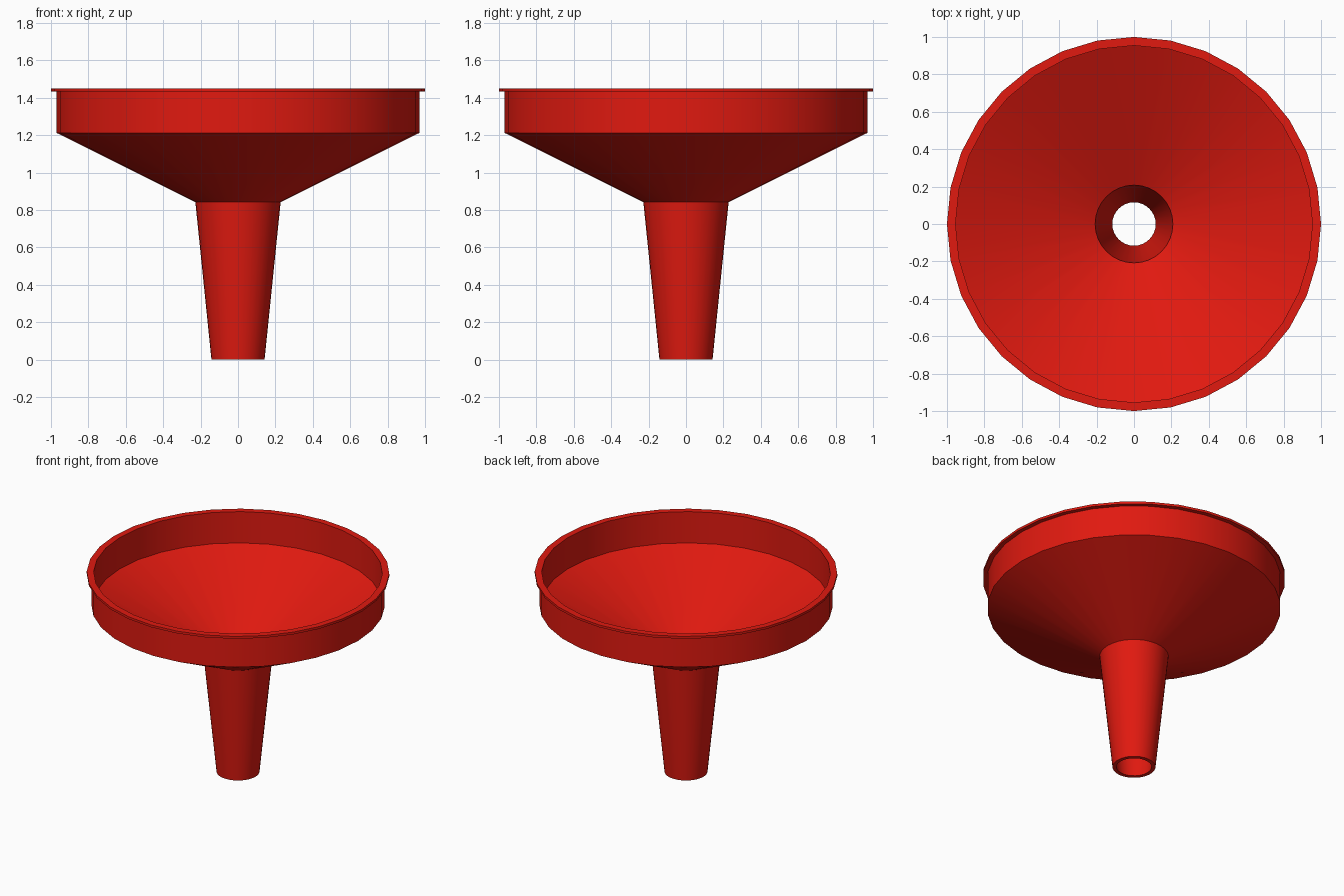
import bpy, bmesh
from math import cos, sin, tau

if "Cube" in bpy.data.objects:
    bpy.data.objects.remove(bpy.data.objects["Cube"])

SIDES = 32

# Closed wall section (radius, height): up the outside, over the rim, down the inside
PROFILE = [
    (0.142, 0.0), (0.228, 0.842), (0.97, 1.212), (0.97, 1.433),
    (1.0, 1.433), (1.0, 1.45), (0.954, 1.45), (0.954, 1.222),
    (0.208, 0.850), (0.116, 0.0),
]


def lathe(name, profile, sides):
    """Revolve a closed profile around z into a watertight ring."""
    bm = bmesh.new()
    rings = [[bm.verts.new((r * cos(tau * i / sides), r * sin(tau * i / sides), z))
              for i in range(sides)] for r, z in profile]
    for a, b in zip(rings, rings[1:] + rings[:1]):
        for i in range(sides):
            j = (i + 1) % sides
            bm.faces.new((a[i], a[j], b[j], b[i]))
    bmesh.ops.recalc_face_normals(bm, faces=bm.faces)
    mesh = bpy.data.meshes.new(name)
    bm.to_mesh(mesh)
    bm.free()
    obj = bpy.data.objects.new(name, mesh)
    bpy.context.collection.objects.link(obj)
    return obj


# Funnel: spout, cone, collar and rim in one shell
funnel = lathe("funnel", PROFILE, SIDES)

# Red plastic
red = bpy.data.materials.new("red_plastic")
red.diffuse_color = (0.75, 0.01, 0.005, 1)
red.use_nodes = True
red.node_tree.nodes["Principled BSDF"].inputs["Base Color"].default_value = red.diffuse_color
funnel.data.materials.append(red)

# Smooth sides with crisp profile corners
bpy.context.view_layer.objects.active = funnel
funnel.select_set(True)
bpy.ops.object.shade_smooth_by_angle(angle=0.35)
